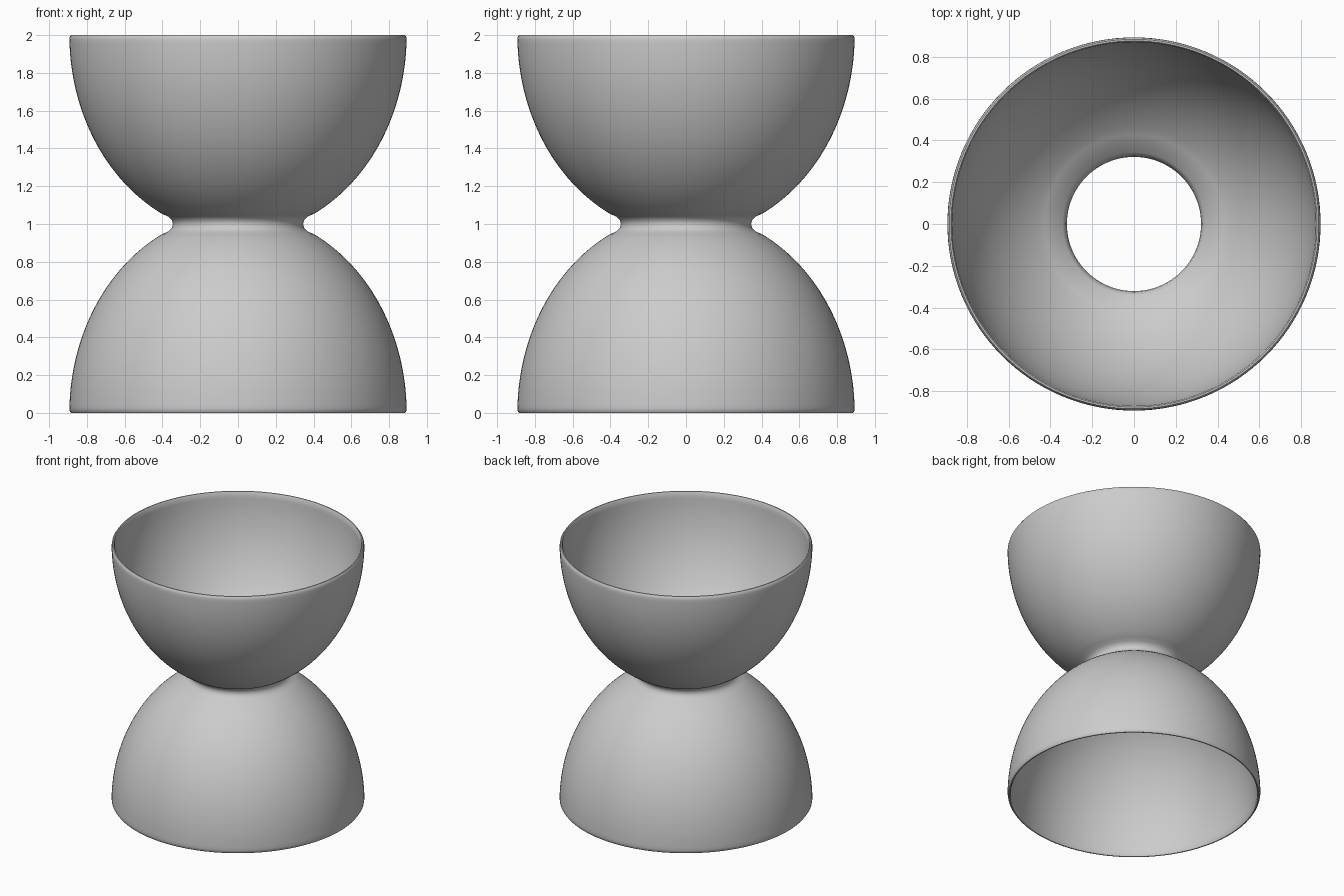
import bpy, bmesh, math

if "Cube" in bpy.data.objects:
    bpy.data.objects.remove(bpy.data.objects["Cube"])

SEGMENTS = 128
WALL = 0.024

# Half profile of one bowl wall (radius, height above the waist)
outer = [(0.345, 0.0), (0.350, 0.02), (0.370, 0.04)]
for i in range(25):
    a = math.radians(63.2 * (1 - i / 24))
    outer.append((0.893 * math.cos(a), 1 - 1.06 * math.sin(a)))
outer[-1] = (0.893, 0.975)
outer = sorted((p for p in outer), key=lambda p: p[1])
outer.append((0.891, 0.99))
outer.append((0.884, 1.0))
inner = [(0.321, 0.0), (0.326, 0.03), (0.342, 0.055)]
for i in range(25):
    a = math.radians(63.2 * (1 - i / 24))
    inner.append((0.893 * math.cos(a) - WALL * math.cos(a),
                  1 - (1.06 - WALL) * math.sin(a)))
inner = [p for p in inner[:3]] + [p for p in inner[3:] if p[1] > 0.09 and p[1] < 0.98]
inner += [(0.870, 0.99), (0.876, 1.0)]

# Closed wall loop: outside bottom to top, over the rim, back down inside
loop = [(r, 1 - h) for r, h in reversed(outer)] + [(r, 1 + h) for r, h in outer[1:]]
loop += [(r, 1 + h) for r, h in reversed(inner)] + [(r, 1 - h) for r, h in inner[1:]]

# Double bowl: revolve the wall loop
bm = bmesh.new()
rings = []
for s in range(SEGMENTS):
    a = 2 * math.pi * s / SEGMENTS
    rings.append([bm.verts.new((r * math.cos(a), r * math.sin(a), z)) for r, z in loop])
n = len(loop)
for s in range(SEGMENTS):
    p, q = rings[s], rings[(s + 1) % SEGMENTS]
    for k in range(n):
        bm.faces.new((p[k], q[k], q[(k + 1) % n], p[(k + 1) % n]))
bmesh.ops.recalc_face_normals(bm, faces=bm.faces)
mesh = bpy.data.meshes.new("double_bowl")
bm.to_mesh(mesh)
bm.free()
bowl = bpy.data.objects.new("double_bowl", mesh)
bpy.context.collection.objects.link(bowl)
bpy.context.view_layer.objects.active = bowl
bowl.select_set(True)
bpy.ops.object.shade_smooth_by_angle(angle=math.radians(50))
